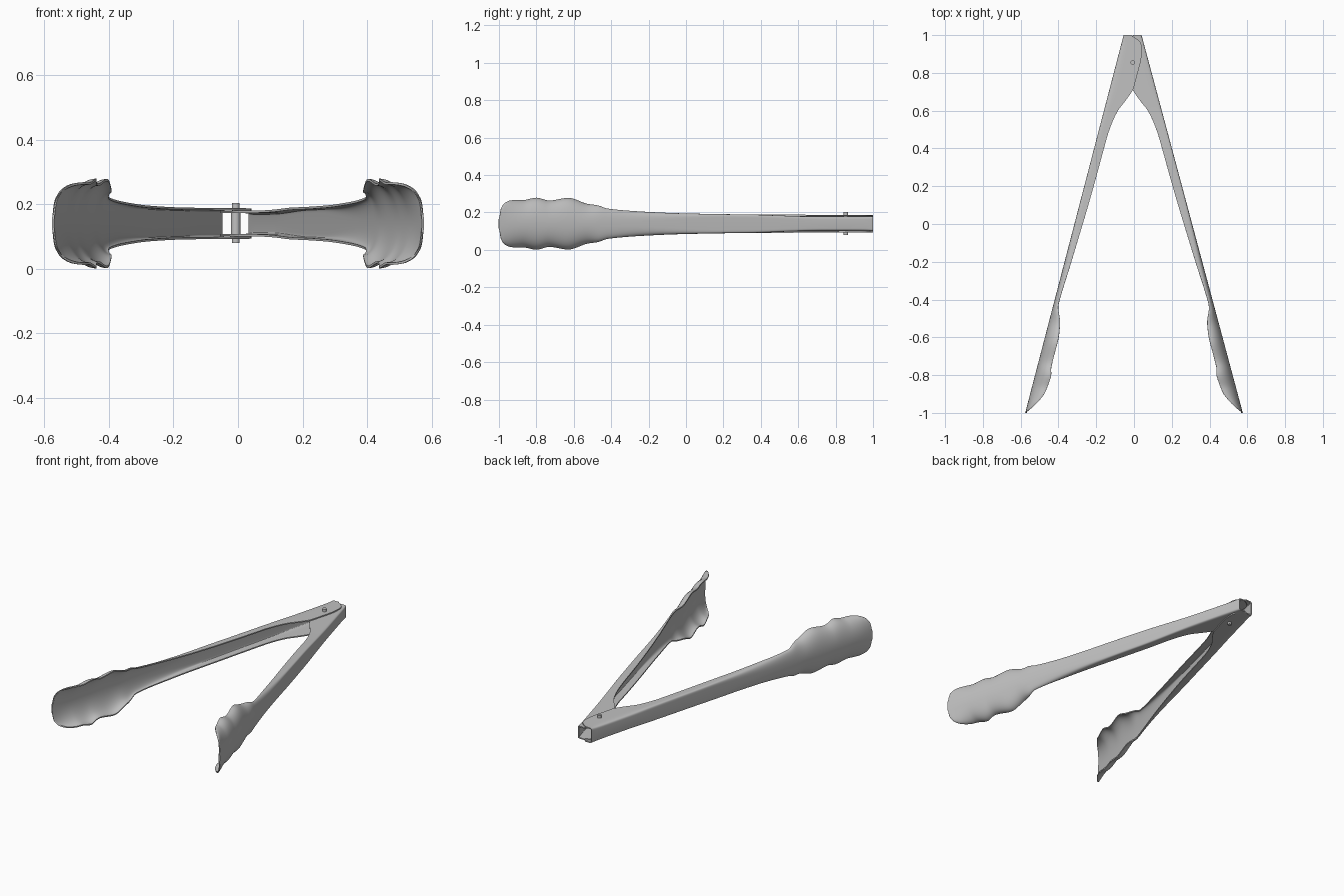
import bpy, math

if "Cube" in bpy.data.objects:
    bpy.data.objects.remove(bpy.data.objects["Cube"])

steel = bpy.data.materials.new("brushed_steel")
steel.diffuse_color = (0.53, 0.53, 0.53, 1)
steel.use_nodes = True
steel.node_tree.nodes["Principled BSDF"].inputs["Base Color"].default_value = steel.diffuse_color

ZC = 0.14          # mid height of the tongs
ROWS, COLS = 180, 28

# half height of the channel along y: slim arm, then scalloped scoop
HALF = [(-1, .03), (-.99, .08), (-.97, .11), (-.94, .124), (-.9, .128), (-.87, .127), (-.8, .139),
        (-.73, .124), (-.63, .138), (-.525, .106), (-.47, .098), (-.42, .081), (-.2, .063),
        (0, .055), (.3, .05), (1, .047)]
# how far the flanges reach inward along y
DEPTH = [(-1, .004), (-.98, .022), (-.945, .05), (-.89, .077), (-.81, .086), (-.75, .074), (-.63, .074),
         (-.53, .062), (-.42, .026), (-.2, .036), (.2, .05), (.46, .053), (.53, .059), (.6, .074),
         (.64, .094), (.68, .113), (.72, .126), (.85, .127), (.93, .115), (.96, .1), (.98, .075), (1, .045)]


def smooth_key(keys, y):
    """Cubic interpolation through the keys with clamped tangents."""
    def slope(i):
        if i == 0 or i == len(keys) - 1:
            return 0
        a, b, c = keys[i - 1:i + 2]
        m0, m1 = (b[1] - a[1]) / (b[0] - a[0]), (c[1] - b[1]) / (c[0] - b[0])
        return 0 if m0 * m1 <= 0 else 2 * m0 * m1 / (m0 + m1)
    y = min(max(y, keys[0][0]), keys[-1][0])
    i = next(k for k in range(len(keys) - 1) if y <= keys[k + 1][0])
    (x0, v0), (x1, v1) = keys[i], keys[i + 1]
    h = x1 - x0
    t = (y - x0) / h
    return ((2*t**3 - 3*t*t + 1) * v0 + (t**3 - 2*t*t + t) * h * slope(i)
            + (3*t*t - 2*t**3) * v1 + (t**3 - t*t) * h * slope(i + 1))


def ramp(y, a, b):
    t = min(max((y - a) / (b - a), 0), 1)
    return t * t * (3 - 2 * t)


def finish(ob):
    ob.data.materials.append(steel)
    bpy.ops.object.select_all(action='DESELECT')
    ob.select_set(True)
    bpy.context.view_layer.objects.active = ob
    for m in list(ob.modifiers):
        bpy.ops.object.modifier_apply(modifier=m.name)
    bpy.ops.object.shade_smooth_by_angle(angle=math.radians(40))


def arm(name, side, top_x, nest):
    """Sheet-metal channel that opens into a scoop; side is -1 left, 1 right."""
    verts, faces = [], []
    for i in range(ROWS + 1):
        y = math.cos(math.pi * i / ROWS)
        hw = smooth_key(HALF, y) - nest * ramp(y, .3, .65)
        d = smooth_key(DEPTH, y)
        outer = top_x + (0.576 - top_x) * (1 - y) / 2
        e = 0.95 - 0.73 * ramp(y, -.55, .2)      # round scoop to square channel
        for j in range(COLS + 1):
            a = math.pi * (j / COLS - 0.5)
            s, c = math.sin(a), max(math.cos(a), 0)
            z = ZC + hw * math.copysign(abs(s) ** e, s)
            inward = d * (1 - (c ** e if c > 1e-6 else 0))
            verts.append((side * (outer - inward), y, z))
    n = COLS + 1
    for i in range(ROWS):
        for j in range(COLS):
            f = (i*n + j, (i+1)*n + j, (i+1)*n + j + 1, i*n + j + 1)
            faces.append(f if side < 0 else f[::-1])
    me = bpy.data.meshes.new(name)
    me.from_pydata(verts, [], faces)
    ob = bpy.data.objects.new(name, me)
    bpy.context.collection.objects.link(ob)
    mod = ob.modifiers.new("sheet", 'SOLIDIFY')
    mod.thickness, mod.offset = 0.007, -1
    finish(ob)


def pin(name, r, z0, z1):
    bpy.ops.mesh.primitive_cylinder_add(vertices=32, radius=r, depth=z1 - z0,
                                        location=(-.007, .855, (z0 + z1) / 2))
    ob = bpy.context.object
    ob.name = name
    finish(ob)


# two arms, the right one nested inside the left at the hinge
arm("left_arm", -1, 0.055, 0)
arm("right_arm", 1, 0.04, 0.008)

# hinge pin and its sleeve between the flanges
pin("hinge_pin", 0.012, 0.08, 0.203)
pin("hinge_sleeve", 0.0145, 0.108, 0.172)
